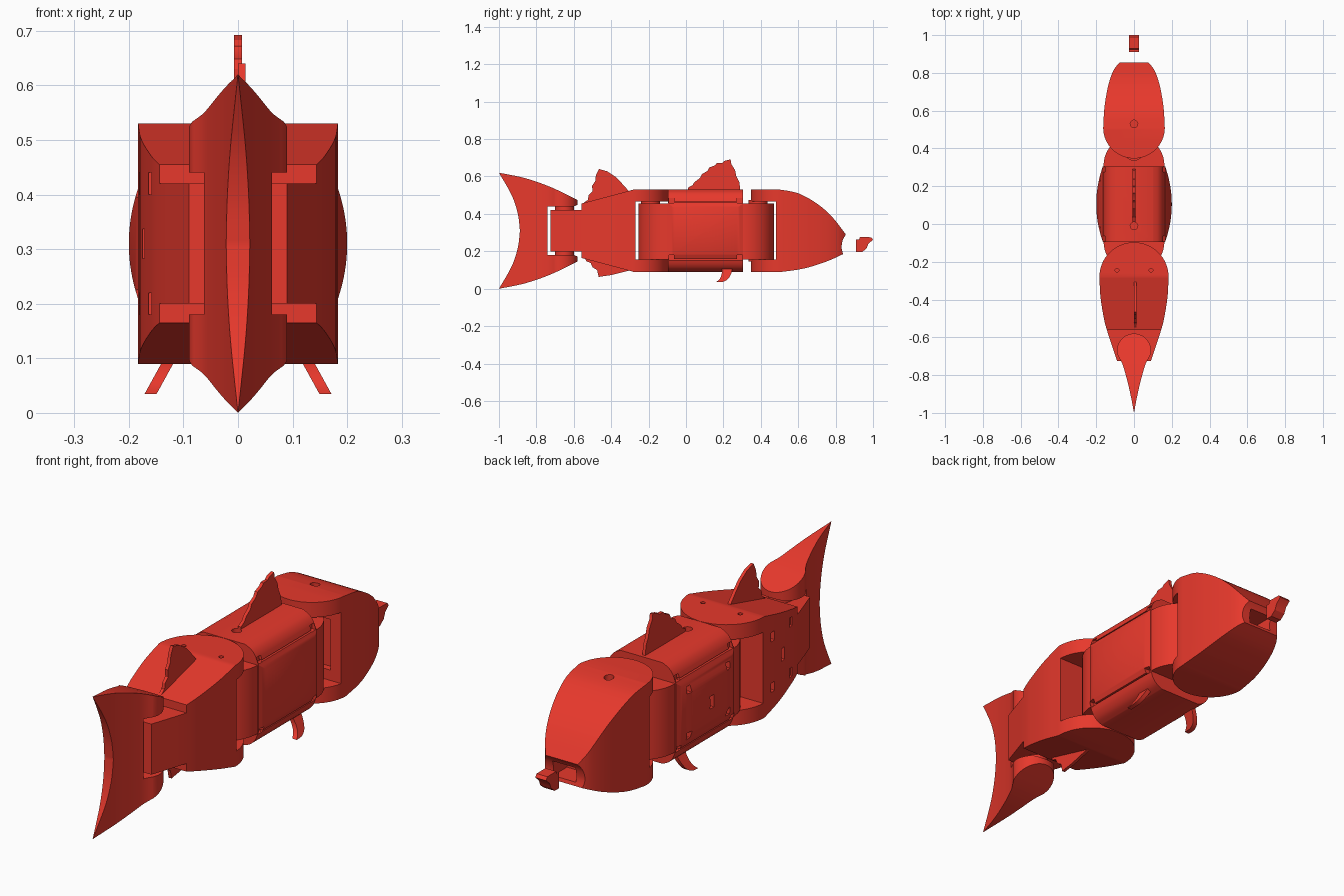
import bpy, bmesh
from math import sin, cos, pi

if "Cube" in bpy.data.objects:
    bpy.data.objects.remove(bpy.data.objects["Cube"])

mat = bpy.data.materials.new("red_plastic")
mat.diffuse_color = (0.8, 0.04, 0.025, 1)
mat.use_nodes = True
mat.node_tree.nodes["Principled BSDF"].inputs["Base Color"].default_value = mat.diffuse_color


def spline(pts, n=8):
    """Smooth curve through a few points."""
    out = []
    P = [pts[0]] + list(pts) + [pts[-1]]
    for i in range(1, len(P) - 2):
        a, b, c, d = P[i - 1:i + 3]
        for k in range(n):
            t = k / n
            out.append(tuple(0.5 * (2 * b[j] + (c[j] - a[j]) * t + (2 * a[j] - 5 * b[j] + 4 * c[j] - d[j]) * t * t
                                    + (3 * b[j] - a[j] - 3 * c[j] + d[j]) * t ** 3) for j in (0, 1)))
    return out + [tuple(pts[-1])]


def arc(cx, cy, r, a0, a1, n=24):
    return [(cx + r * cos(a0 + (a1 - a0) * i / n), cy + r * sin(a0 + (a1 - a0) * i / n)) for i in range(n + 1)]


def circle(cx, cy, r, n=48):
    return arc(cx, cy, r, 0, 2 * pi, n)[:-1]


def mirror_x(half):
    return half + [(-x, y) for x, y in reversed(half) if x > 1e-4]


def mirror_z(half, c=0.31):
    return half + [(y, 2 * c - z) for y, z in reversed(half) if abs(z - c) > 1e-4]


def prism(name, pts, axis, lo, hi):
    """Extrude a 2D outline along one axis."""
    put = {'x': lambda a, b, t: (t, a, b), 'y': lambda a, b, t: (a, t, b), 'z': lambda a, b, t: (a, b, t)}[axis]
    bm = bmesh.new()
    A = [bm.verts.new(put(a, b, lo)) for a, b in pts]
    B = [bm.verts.new(put(a, b, hi)) for a, b in pts]
    n = len(pts)
    bm.faces.new(A)
    bm.faces.new(B[::-1])
    for i in range(n):
        bm.faces.new((A[i], B[i], B[(i + 1) % n], A[(i + 1) % n]))
    bmesh.ops.recalc_face_normals(bm, faces=bm.faces)
    me = bpy.data.meshes.new(name)
    bm.to_mesh(me)
    bm.free()
    me.materials.append(mat)
    ob = bpy.data.objects.new(name, me)
    bpy.context.collection.objects.link(ob)
    return ob


def box(x0, x1, y0, y1, z0, z1):
    return prism("cutter", [(x0, y0), (x1, y0), (x1, y1), (x0, y1)], 'z', z0, z1)


def boolean(ob, other, op):
    """Apply a boolean and discard the second object."""
    m = ob.modifiers.new("b", 'BOOLEAN')
    m.operation, m.solver, m.object = op, 'EXACT', other
    me = bpy.data.meshes.new_from_object(ob.evaluated_get(bpy.context.evaluated_depsgraph_get()))
    ob.modifiers.clear()
    ob.data = me
    bpy.data.objects.remove(other)


def carve(name, plan, side):
    """Body part whose top outline and side outline are both given."""
    ob = prism(name, plan, 'z', -0.1, 0.8)
    boolean(ob, prism("cutter", side, 'x', -0.4, 0.4), 'INTERSECT')
    return ob


# tail fin: teardrop plan, swallow-tail side outline with hinge notch
plan = mirror_x(arc(0, -0.67, 0.09, pi / 2, -0.15, 20) +
                spline([(0.084, -0.70), (0.06, -0.745), (0.033, -0.84), (0.015, -0.92), (0, -1.0)]))
edge = spline([(-0.888, 0.31), (-0.899, 0.40), (-0.932, 0.50), (-1.0, 0.62)])
top = spline([(-1.0, 0.62), (-0.86, 0.591), (-0.72, 0.542), (-0.575, 0.472)])[1:]
half = edge + top + [(-0.575, 0.45), (-0.6, 0.44), (-0.74, 0.44)]
tail = carve("tail_fin", plan, mirror_z(half))

# rear body: lugs at the front, hinge block at the back
plan = mirror_x(arc(0, -0.28, 0.183, pi / 2, 0) +
                spline([(0.183, -0.28), (0.178, -0.38), (0.163, -0.48), (0.144, -0.56), (0.09, -0.725)])[1:])
half = [(-0.27, 0.465), (-0.09, 0.465), (-0.09, 0.53), (-0.28, 0.53), (-0.56, 0.455), (-0.56, 0.42), (-0.725, 0.42)]
rear = carve("rear_body", plan, mirror_z(half))
for s in (-1, 1):
    boolean(rear, prism("cutter", circle(s * 0.09, -0.245, 0.01, 16), 'z', 0.5, 0.6), 'DIFFERENCE')
# rear cover slots
for y, z, h in [(-0.34, 0.42, 0.02), (-0.34, 0.2, 0.02), (-0.49, 0.42, 0.02), (-0.49, 0.2, 0.02), (-0.42, 0.31, 0.027)]:
    boolean(rear, box(-0.3, -0.15, y - 0.013, y + 0.013, z - h, z + h), 'DIFFERENCE')

# middle body: bulged shell with rounded hinge barrels
ys = [-0.095 + 0.4 * i / 24 for i in range(25)]
plan = mirror_x([(0.2 - 0.035 * ((y - 0.105) / 0.2) ** 2, y) for y in ys])
side = [(0.2 - 0.02 * ((0.15 * i / 12) / 0.11) ** 2, 0.31 + 0.15 * i / 12) for i in range(12)]
side += spline([(0.163, 0.46), (0.15, 0.492), (0.13, 0.515), (0.10, 0.53)], 5)
right = [(x, 0.62 - z) for x, z in reversed(side[1:])] + side
mid = prism("middle_body", plan, 'z', 0, 0.7)
boolean(mid, prism("cutter", mirror_x(right), 'y', -0.3, 0.6), 'INTERSECT')
for y in (-0.093, 0.31):
    boolean(mid, prism("barrel", circle(0, y, 0.161), 'z', 0.157, 0.455), 'UNION')
boolean(mid, prism("cutter", circle(0, -0.01, 0.02, 24), 'z', 0.5, 0.6), 'DIFFERENCE')
# shell seams, clip notches and cover slots
for s in (-1, 1):
    x0, x1 = sorted((s * 0.145, s * 0.3))
    for z in (0.463, 0.157):
        boolean(mid, box(x0, x1, -0.065, 0.275, z - 0.003, z + 0.003), 'DIFFERENCE')
        for y in (-0.078, 0.288):
            boolean(mid, box(x0, x1, y - 0.014, y + 0.014, z - 0.004, z + 0.022), 'DIFFERENCE')
for y, z, h in [(-0.03, 0.41, 0.015), (-0.03, 0.21, 0.015), (0.24, 0.41, 0.015), (0.24, 0.21, 0.015), (0.105, 0.31, 0.027)]:
    boolean(mid, box(-0.3, -0.16, y - 0.013, y + 0.013, z - h, z + h), 'DIFFERENCE')

# head: rounded back lugs, domed snout, open mouth pocket
plan = mirror_x(arc(0, 0.51, 0.163, -pi / 2, 0) +
                spline([(0.163, 0.51), (0.156, 0.62), (0.137, 0.73), (0.11, 0.81), (0.075, 0.857)])[1:])
side = spline([(0.5, 0.53), (0.6, 0.51), (0.7, 0.455), (0.78, 0.385), (0.855, 0.29)])
side += spline([(0.855, 0.29), (0.838, 0.26), (0.832, 0.22), (0.84, 0.185)], 5)[1:]
side += spline([(0.84, 0.185), (0.75, 0.145), (0.63, 0.108), (0.51, 0.09)])[1:]
side += [(0.34, 0.09), (0.34, 0.155), (0.48, 0.155), (0.48, 0.465), (0.34, 0.465), (0.34, 0.53)]
head = carve("head", plan, side)
boolean(head, box(-0.055, 0.055, 0.74, 0.9, 0.2, 0.265), 'DIFFERENCE')
boolean(head, box(-0.11, 0.11, 0.4, 0.51, 0.2, 0.42), 'DIFFERENCE')
boolean(head, prism("cutter", circle(0, 0.53, 0.02, 24), 'z', 0.5, 0.6), 'DIFFERENCE')

# hinge pins joining the segments
for name, y, z0, z1 in [("neck", 0.385, 0.44, 0.475), ("waist", -0.19, 0.44, 0.475), ("tail", -0.65, 0.41, 0.45)]:
    for tag, a, b in (("upper", z0, z1), ("lower", 0.62 - z1, 0.62 - z0)):
        prism(f"{name}_pin_{tag}", circle(0, y, 0.05, 32), 'z', a, b)

# loose lower jaw
prism("jaw", [(0.91, 0.25), (0.91, 0.195), (0.94, 0.195), (0.965, 0.215), (0.975, 0.24), (1.0, 0.262),
              (0.99, 0.275), (0.93, 0.276), (0.925, 0.262), (0.91, 0.262)], 'x', -0.026, 0.026)

# ragged back fins and belly fin
prism("front_dorsal_fin", [(0.01, 0.515), (0.01, 0.54), (0.035, 0.553), (0.045, 0.57), (0.075, 0.592), (0.085, 0.612),
                           (0.115, 0.63), (0.125, 0.648), (0.155, 0.66), (0.165, 0.672), (0.195, 0.673), (0.205, 0.683),
                           (0.238, 0.692), (0.243, 0.665), (0.262, 0.635), (0.268, 0.605), (0.285, 0.57),
                           (0.292, 0.515)], 'x', -0.007, 0.007)
prism("rear_dorsal_fin", [(-0.56, 0.44), (-0.55, 0.457), (-0.525, 0.475), (-0.52, 0.5), (-0.5, 0.52), (-0.502, 0.55),
                          (-0.485, 0.575), (-0.482, 0.605), (-0.465, 0.64), (-0.42, 0.627), (-0.375, 0.597),
                          (-0.335, 0.555), (-0.3, 0.515)], 'x', 0, 0.014)
prism("belly_fin", [(-0.54, 0.18), (-0.535, 0.148), (-0.51, 0.138), (-0.5, 0.115), (-0.475, 0.1), (-0.467, 0.063),
                    (-0.4, 0.073), (-0.3, 0.098), (-0.3, 0.12)], 'x', -0.007, 0.007)

# splayed side fins, sheared outward
outline = spline([(0.25, 0.14), (0.247, 0.1), (0.23, 0.058), (0.2, 0.038), (0.16, 0.035)], 5)
outline += spline([(0.16, 0.035), (0.182, 0.055), (0.192, 0.09), (0.185, 0.14)], 5)[1:]
for name, s in (("left", -1), ("right", 1)):
    fin = prism(f"{name}_side_fin", outline, 'x', -0.011, 0.011)
    for v in fin.data.vertices:
        v.co.x += s * (0.16 - 0.55 * (v.co.z - 0.035))

# smooth curved walls, keep hard edges
bpy.ops.object.select_all(action='SELECT')
bpy.context.view_layer.objects.active = head
bpy.ops.object.shade_smooth_by_angle(angle=0.5)
